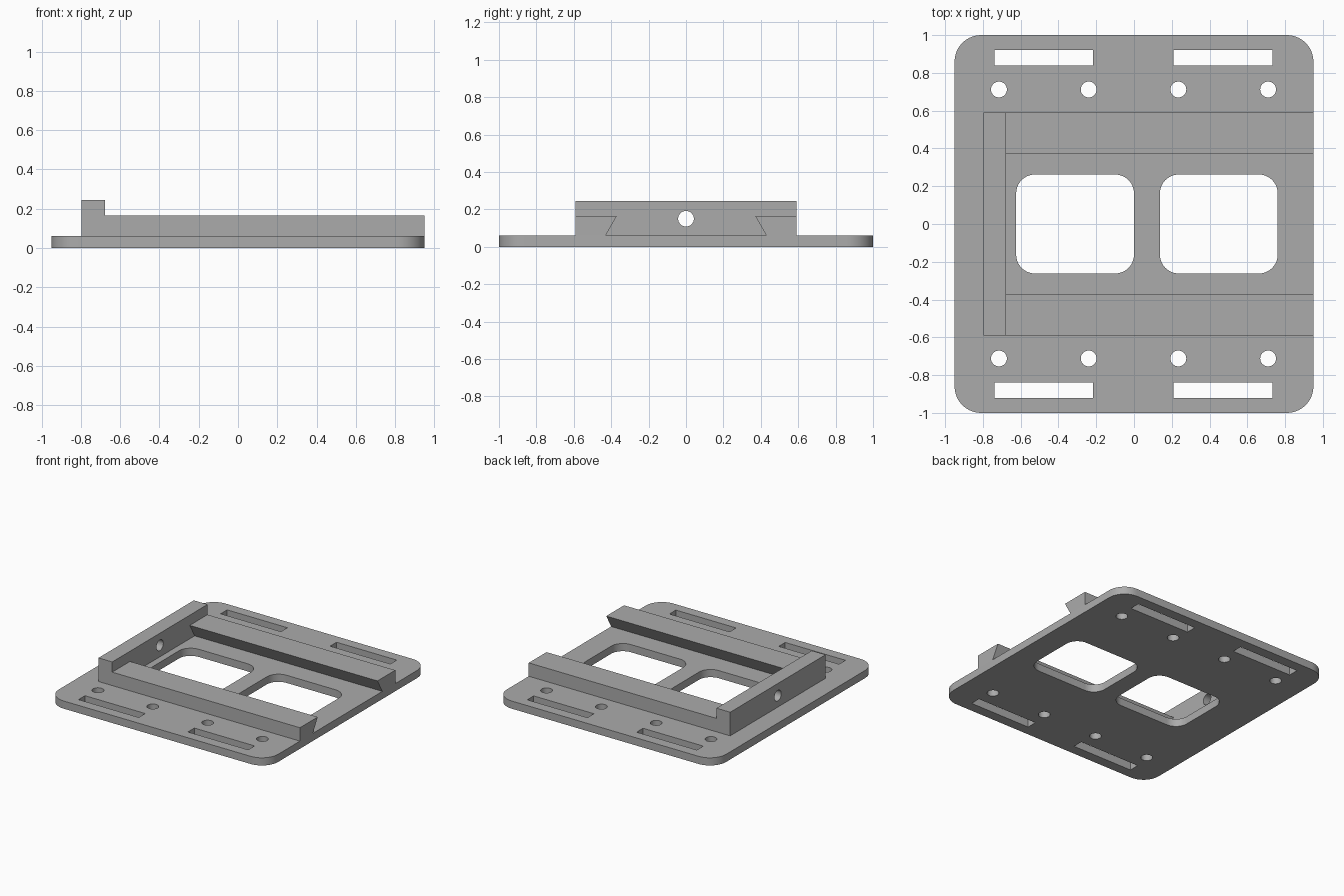
import bpy
import bmesh
from math import sin, cos, pi, radians
from mathutils import Matrix, Vector

cube = bpy.data.objects.get("Cube")
if cube:
    bpy.data.objects.remove(cube, do_unlink=True)

GREY = (0.41, 0.41, 0.41, 1)
grey = bpy.data.materials.new("plain grey")
grey.use_nodes = True
grey.diffuse_color = GREY
grey.node_tree.nodes["Principled BSDF"].inputs["Base Color"].default_value = GREY

PLATE_TOP = 0.06
# Local outline axes (u, v, depth) become world (y, z, x)
SIDEWAYS = Matrix(((0, 0, 1), (1, 0, 0), (0, 1, 0))).to_4x4()


def rect(x0, x1, y0, y1, r=0.0, steps=10):
    """Rectangle outline, with rounded corners when r is given."""
    if not r:
        return [(x0, y0), (x1, y0), (x1, y1), (x0, y1)]
    centres = [(x1 - r, y1 - r), (x0 + r, y1 - r), (x0 + r, y0 + r), (x1 - r, y0 + r)]
    return [(cx + r * cos((q + i / steps) * pi / 2), cy + r * sin((q + i / steps) * pi / 2))
            for q, (cx, cy) in enumerate(centres) for i in range(steps + 1)]


def circle(cx, cy, r, n=32):
    return [(cx + r * cos(2 * pi * i / n), cy + r * sin(2 * pi * i / n)) for i in range(n)]


def extrude(name, outlines, lo, hi, turn=Matrix.Identity(4)):
    """Solid from closed outlines (inner ones become holes) between two depths."""
    curve = bpy.data.curves.new(name + "_outline", "CURVE")
    curve.dimensions = "2D"
    curve.fill_mode = "BOTH"
    curve.extrude = (hi - lo) / 2
    for pts in outlines:
        spline = curve.splines.new("POLY")
        spline.points.add(len(pts) - 1)
        for p, (u, v) in zip(spline.points, pts):
            p.co = (u, v, 0, 1)
        spline.use_cyclic_u = True
    temp = bpy.data.objects.new(name + "_outline", curve)
    mesh = bpy.data.meshes.new_from_object(temp)
    bpy.data.objects.remove(temp)
    bpy.data.curves.remove(curve)

    mesh.name = name
    mesh.transform(turn @ Matrix.Translation((0, 0, (lo + hi) / 2)))
    bm = bmesh.new()
    bm.from_mesh(mesh)
    bmesh.ops.remove_doubles(bm, verts=bm.verts, dist=1e-5)
    bmesh.ops.dissolve_limit(bm, angle_limit=radians(0.5), verts=bm.verts, edges=bm.edges)
    bmesh.ops.recalc_face_normals(bm, faces=bm.faces)
    bm.to_mesh(mesh)
    bm.free()
    mesh.materials.clear()
    mesh.materials.append(grey)
    obj = bpy.data.objects.new(name, mesh)
    bpy.context.collection.objects.link(obj)
    bpy.ops.object.select_all(action="DESELECT")
    obj.select_set(True)
    bpy.context.view_layer.objects.active = obj
    bpy.ops.object.shade_smooth_by_angle(angle=radians(30))
    return obj


# Base plate: two windows, two rows of screw holes, four strap slots
outlines = [rect(-0.95, 0.95, -1, 1, 0.14)]
outlines += [rect(x, x + 0.624, -0.262, 0.262, 0.1) for x in (-0.624, 0.137)]
for side in (-1, 1):
    outlines += [circle(-0.715 + 0.475 * i, side * 0.712, 0.042) for i in range(4)]
    outlines += [rect(x, x + 0.522, side * 0.88 - 0.04, side * 0.88 + 0.04)
                 for x in (-0.738, 0.21)]
extrude("base_plate", outlines, 0, PLATE_TOP)

# Undercut dovetail rails on both sides
for side, name in ((-1, "front_rail"), (1, "back_rail")):
    profile = [(side * y, z) for y, z in
               ((0.59, PLATE_TOP), (0.59, 0.165), (0.37, 0.165), (0.43, PLATE_TOP))]
    extrude(name, [profile], -0.677, 0.95, SIDEWAYS)

# End stop wall with a through hole
extrude("end_stop", [rect(-0.59, 0.59, PLATE_TOP, 0.245), circle(0, 0.15, 0.042)],
        -0.796, -0.677, SIDEWAYS)
